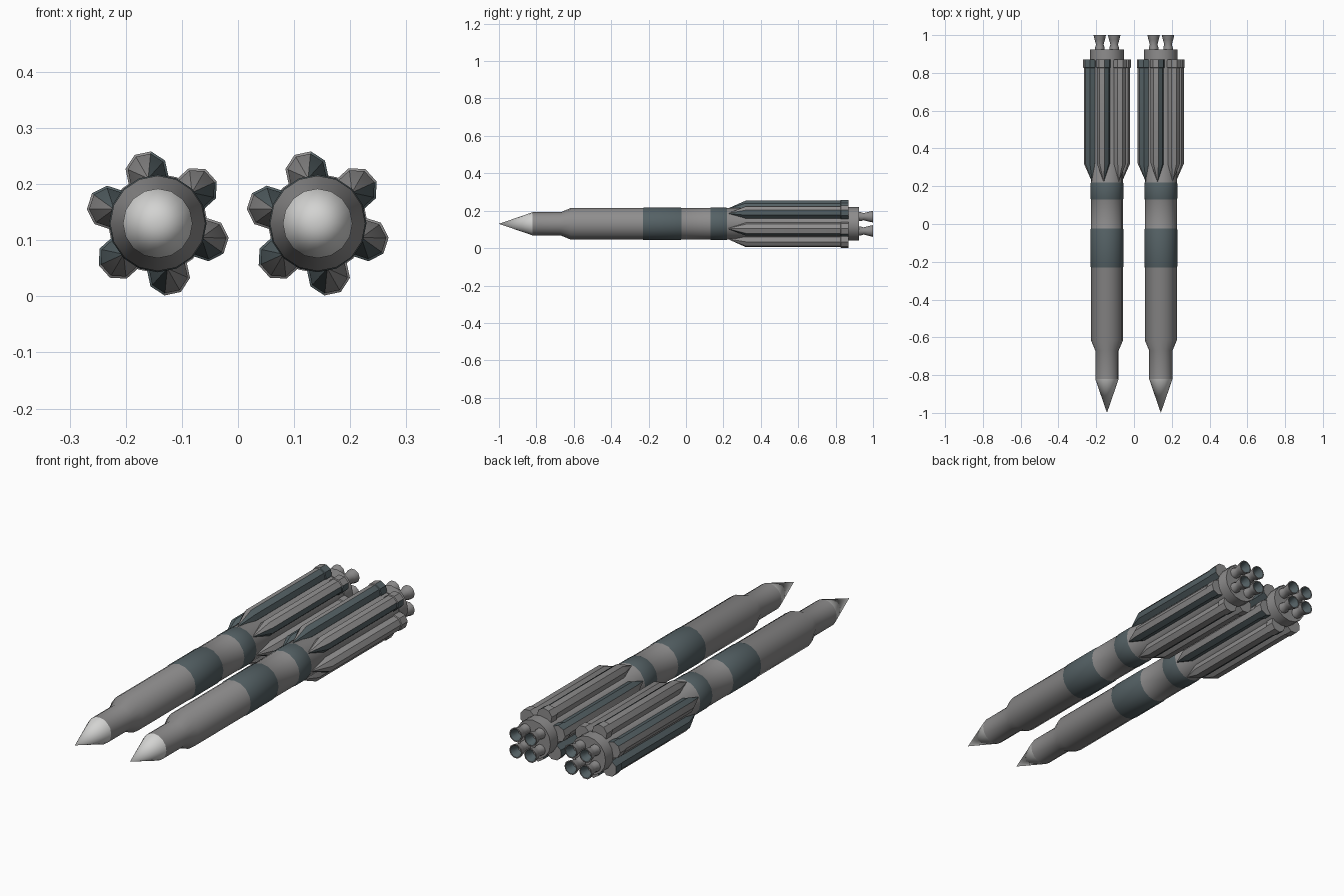
import bpy, bmesh, math

if "Cube" in bpy.data.objects:
    bpy.data.objects.remove(bpy.data.objects["Cube"])


def material(name, rgb):
    m = bpy.data.materials.new(name)
    m.diffuse_color = (*rgb, 1)
    m.use_nodes = True
    m.node_tree.nodes["Principled BSDF"].inputs["Base Color"].default_value = m.diffuse_color
    return m


GREY = material("body grey", (0.27, 0.265, 0.265))
SLATE = material("slate", (0.09, 0.12, 0.13))
WHITE = material("nose white", (0.65, 0.65, 0.64))
CZ = 0.13


def lathe(name, rings, sides, mats, rule=None, phase=0.0, angle=30):
    """Skin circles along y. Each ring is (x, y, z, radius)."""
    bm = bmesh.new()
    loops = []
    for x, y, z, r in rings:
        if r == 0:
            loops.append([bm.verts.new((x, y, z))])
            continue
        loops.append([bm.verts.new((x + r * math.cos(phase + math.tau * i / sides), y,
                                    z + r * math.sin(phase + math.tau * i / sides)))
                      for i in range(sides)])
    for k, (a, b) in enumerate(zip(loops, loops[1:])):
        for i in range(sides):
            j = (i + 1) % sides
            quad = [a[i % len(a)], a[j % len(a)], b[j % len(b)], b[i % len(b)]]
            f = bm.faces.new(list(dict.fromkeys(quad)))
            if rule:
                f.material_index = rule(k, phase + math.tau * (i + 0.5) / sides)
    # close open ends
    for end in (loops[0], loops[-1]):
        if len(end) > 2:
            bm.faces.new(end)
    bmesh.ops.recalc_face_normals(bm, faces=bm.faces)
    me = bpy.data.meshes.new(name)
    bm.to_mesh(me)
    bm.free()
    for m in mats:
        me.materials.append(m)
    ob = bpy.data.objects.new(name, me)
    bpy.context.collection.objects.link(ob)
    bpy.ops.object.select_all(action='DESELECT')
    ob.select_set(True)
    bpy.context.view_layer.objects.active = ob
    bpy.ops.object.shade_smooth_by_angle(angle=math.radians(angle))
    return ob


def rocket(side, cx):
    def axial(profile):
        return [(cx, y, CZ, r) for y, r in profile]

    # nose cone
    lathe(side + "_nose_cone", axial([(-1, 0), (-0.82, 0.062)]), 16, [WHITE])
    # core body with its two dark bands
    core = [(-0.82, 0.062), (-0.67, 0.062), (-0.615, 0.085), (-0.23, 0.085), (-0.225, 0.087),
            (-0.03, 0.087), (-0.025, 0.085), (0.13, 0.085), (0.135, 0.087), (0.215, 0.087),
            (0.22, 0.085), (0.87, 0.085)]
    lathe(side + "_core_body", axial(core), 16, [GREY, SLATE],
          lambda k, a: 1 if k in (3, 4, 5, 7, 8, 9) else 0)
    # engine mount
    lathe(side + "_engine_mount", axial([(0.865, 0.089), (0.925, 0.089)]), 16, [GREY])

    # six strap-on boosters, grey on one side and slate on the other
    for n in range(6):
        t = math.radians(102 + 60 * n)
        c, s = math.cos(t), math.sin(t)

        def ring(y, r, dist=0.092):
            return (cx + dist * c, y, CZ + dist * s, r)

        def half(k, a, t=t):
            return 0 if math.cos(a - t - math.radians(60)) > 0 else 1

        lathe(f"{side}_booster_{n + 1}",
              [ring(0.22, 0, 0.082), ring(0.32, 0.035), ring(0.825, 0.035),
               ring(0.828, 0.039), ring(0.87, 0.039)],
              8, [GREY, SLATE], half, t + math.pi / 8)

    # four hollow engine nozzles
    for n in range(4):
        t = math.radians(45 + 90 * n)
        x, z = cx + 0.054 * math.cos(t), CZ + 0.054 * math.sin(t)
        prof = [(0.915, 0.025), (0.935, 0.025), (0.95, 0.02), (0.975, 0.027), (1.0, 0.033),
                (1.0, 0.028), (0.96, 0.015)]
        lathe(f"{side}_nozzle_{n + 1}", [(x, y, z, r) for y, r in prof], 10,
              [GREY, SLATE], lambda k, a: 1 if k >= 5 else 0, 0, 40)


rocket("left", -0.143)
rocket("right", 0.142)
